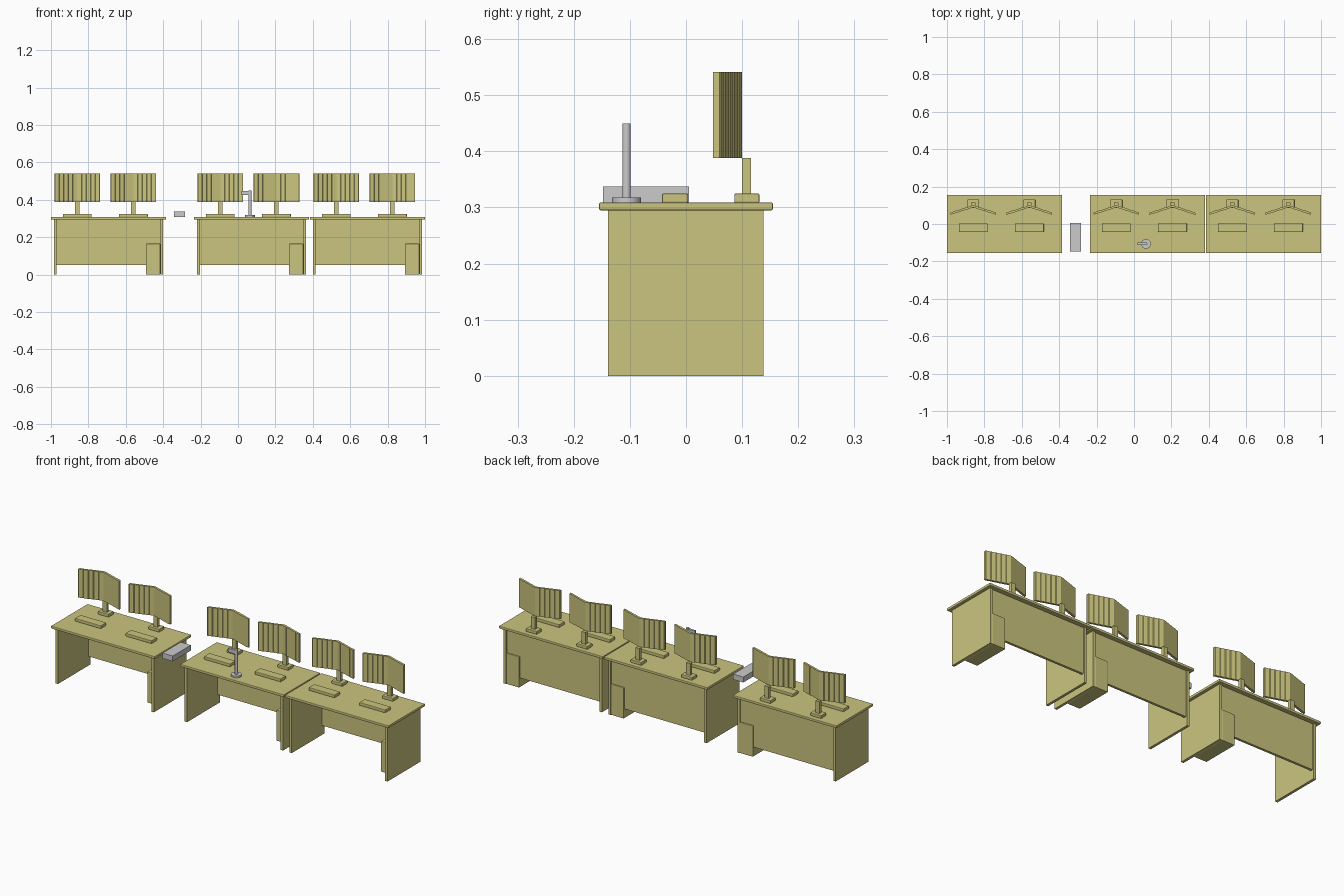
import bpy, bmesh, math

if "Cube" in bpy.data.objects:
    bpy.data.objects.remove(bpy.data.objects["Cube"])

olive = bpy.data.materials.new("olive_finish")
olive.diffuse_color = (0.60, 0.56, 0.21, 1)
olive.use_nodes = True
olive.node_tree.nodes["Principled BSDF"].inputs["Base Color"].default_value = olive.diffuse_color


def finish(name, bm, mat, bevel=0.0):
    bmesh.ops.recalc_face_normals(bm, faces=bm.faces)
    me = bpy.data.meshes.new(name)
    bm.to_mesh(me)
    bm.free()
    ob = bpy.data.objects.new(name, me)
    bpy.context.collection.objects.link(ob)
    if mat:
        me.materials.append(mat)
    if bevel:
        mod = ob.modifiers.new("edge_round", 'BEVEL')
        mod.width = bevel
        mod.segments = 2
    return ob


def box(name, x, y, z, mat=olive, bevel=0.0):
    """Box from (min, max) ranges on each axis."""
    bm = bmesh.new()
    bmesh.ops.create_cube(bm, size=1)
    for v in bm.verts:
        for i, (lo, hi) in enumerate((x, y, z)):
            v.co[i] = (lo + hi) / 2 + v.co[i] * (hi - lo)
    return finish(name, bm, mat, bevel)


def cylinder(name, x, y, z0, z1, r, mat=None):
    bm = bmesh.new()
    bmesh.ops.create_cone(bm, cap_ends=True, segments=24, radius1=r, radius2=r, depth=z1 - z0)
    bmesh.ops.translate(bm, verts=bm.verts, vec=(x, y, (z0 + z1) / 2))
    for f in bm.faces:
        f.smooth = len(f.verts) == 4
    for e in bm.edges:
        e.smooth = not any(len(f.verts) > 4 for f in e.link_faces)
    return finish(name, bm, mat)


def screen(name, cx):
    """Folded screen: two wings meeting at the back, each with shallow stepped ribs."""
    half, steps, rise, thick = 0.122, 5, 0.040, 0.012
    right = []
    for i in range(steps):
        x0, x1 = half * i / steps, half * (i + 1) / steps
        y0, y1 = 0.088 - rise * i / steps, 0.088 - rise * (i + 1) / steps
        right += [(x0, y0), (x1 - 0.002, y1 + 0.0025)]
    right.append((half, 0.048))
    front = [(-x, y) for x, y in reversed(right[1:])] + right
    outline = front + [(x, y + thick) for x, y in reversed(front)]
    bm = bmesh.new()
    face = bm.faces.new([bm.verts.new((cx + x, y, 0.388)) for x, y in outline])
    ext = bmesh.ops.extrude_face_region(bm, geom=[face])
    top = [v for v in ext["geom"] if isinstance(v, bmesh.types.BMVert)]
    bmesh.ops.translate(bm, verts=top, vec=(0, 0, 0.153))
    finish(name, bm, olive)


def workstation(tag, cx):
    # screen, stand and keyboard
    screen(f"screen_{tag}", cx)
    box(f"screen_pole_{tag}", (cx - 0.012, cx + 0.012), (0.100, 0.116), (0.323, 0.388))
    box(f"screen_base_{tag}", (cx - 0.032, cx + 0.032), (0.086, 0.131), (0.308, 0.325), bevel=0.003)
    box(f"keyboard_{tag}", (cx - 0.077, cx + 0.077), (-0.043, 0.004), (0.308, 0.325), bevel=0.003)


def desk(n, cx):
    # top, two end panels, back panel and drawer unit
    box(f"desk_top_{n}", (cx - 0.3075, cx + 0.3075), (-0.155, 0.155), (0.295, 0.309), bevel=0.003)
    for side, s in (("left", -1), ("right", 1)):
        a, b = cx + s * 0.291, cx + s * 0.277
        box(f"end_panel_{side}_{n}", (min(a, b), max(a, b)), (-0.139, 0.138), (0, 0.295))
    box(f"back_panel_{n}", (cx - 0.277, cx + 0.277), (0.118, 0.131), (0.05, 0.295))
    box(f"drawer_unit_{n}", (cx + 0.200, cx + 0.277), (-0.065, 0.138), (0, 0.165), bevel=0.003)
    for tag, off in (("a", -0.167), ("b", 0.133)):
        workstation(f"{n}{tag}", cx + off)


for n, cx in enumerate((-0.6925, 0.0725, 0.6925), 1):
    desk(n, cx)

# grey tray in the gap between desks
box("gap_tray", (-0.343, -0.283), (-0.148, 0.005), (0.308, 0.337), None)

# desk lamp
cylinder("lamp_base", 0.064, -0.106, 0.308, 0.318, 0.026)
cylinder("lamp_pole", 0.064, -0.106, 0.316, 0.450, 0.0075)
box("lamp_arm", (0.018, 0.064), (-0.112, -0.100), (0.426, 0.446), None)
